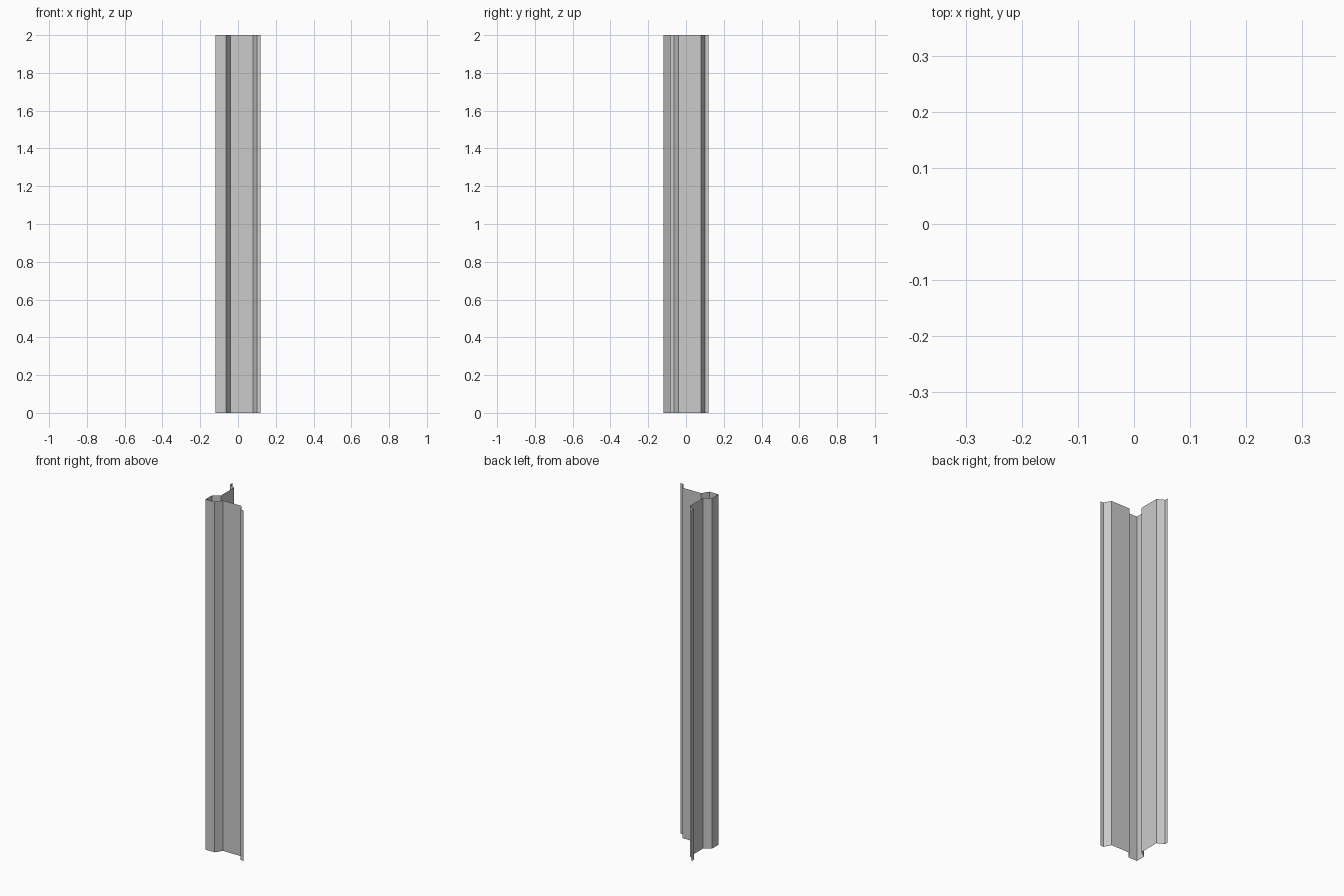
import bpy, bmesh

if "Cube" in bpy.data.objects:
    bpy.data.objects.remove(bpy.data.objects["Cube"])

HEIGHT = 2.0

# Half of the folded sheet section: from the outer corner along +x
leg = [(-0.12, -0.12), (-0.063, -0.12), (-0.039, -0.081),
       (0.08, -0.081), (0.101, -0.12), (0.12, -0.12)]

# The other leg is the same section mirrored across the diagonal
section = [(y, x) for x, y in reversed(leg[1:])] + leg

# Corner sheet: open section swept straight up, no thickness and no caps
bm = bmesh.new()
verts = [bm.verts.new((x, y, 0)) for x, y in section]
edges = [bm.edges.new(pair) for pair in zip(verts, verts[1:])]
swept = bmesh.ops.extrude_edge_only(bm, edges=edges)["geom"]
top = [v for v in swept if isinstance(v, bmesh.types.BMVert)]
bmesh.ops.translate(bm, verts=top, vec=(0, 0, HEIGHT))

# Face the sheet towards the outside of the corner
bmesh.ops.recalc_face_normals(bm, faces=bm.faces)
bm.normal_update()
if sum(f.normal.x + f.normal.y for f in bm.faces) > 0:
    bmesh.ops.reverse_faces(bm, faces=bm.faces)

mesh = bpy.data.meshes.new("corner_panel")
bm.to_mesh(mesh)
bm.free()
bpy.context.collection.objects.link(bpy.data.objects.new("corner_panel", mesh))
